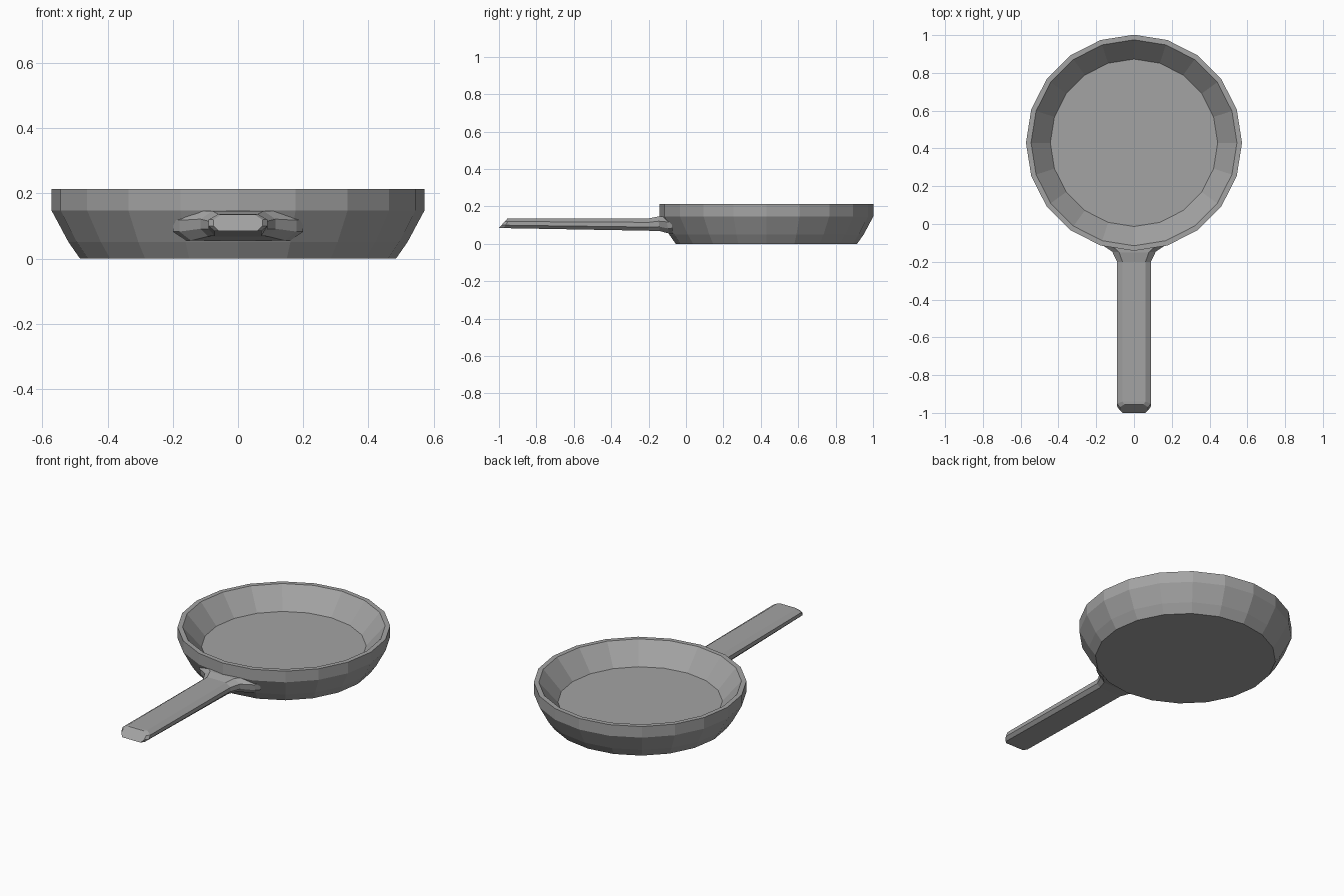
import bpy, bmesh, math

cube = bpy.data.objects.get("Cube")
if cube:
    bpy.data.objects.remove(cube, do_unlink=True)

grey = bpy.data.materials.new("pan grey")
grey.use_nodes = True
colour = (0.37, 0.37, 0.37, 1)
grey.diffuse_color = colour
grey.node_tree.nodes["Principled BSDF"].inputs["Base Color"].default_value = colour


def loft(name, rings):
    """Skin a list of equal rings and cap both ends."""
    bm = bmesh.new()
    loops = [[bm.verts.new(p) for p in ring] for ring in rings]
    for a, b in zip(loops, loops[1:]):
        for i in range(len(a)):
            j = (i + 1) % len(a)
            bm.faces.new((a[i], a[j], b[j], b[i]))
    bm.faces.new(loops[0][::-1])
    bm.faces.new(loops[-1])
    bmesh.ops.recalc_face_normals(bm, faces=bm.faces)
    mesh = bpy.data.meshes.new(name)
    bm.to_mesh(mesh)
    bm.free()
    mesh.materials.append(grey)
    obj = bpy.data.objects.new(name, mesh)
    bpy.context.collection.objects.link(obj)
    return obj


def circle(r, z, sides=20, cy=0.43):
    return [(r * math.cos(math.tau * i / sides), cy + r * math.sin(math.tau * i / sides), z)
            for i in range(sides)]


def section(y_top, y_bottom, w, low, high):
    """Chamfered handle section, leaning from y_top to y_bottom."""
    outline = [(0.68, 1), (1, 0.68), (1, 0.3), (0.8, 0)]
    outline += [(-x, t) for x, t in reversed(outline)]
    return [(x * w, y_bottom + (y_top - y_bottom) * t, low + (high - low) * t)
            for x, t in outline]


# Bowl: outside wall, lip, inside wall and floor
profile = [(0.485, 0), (0.52, 0.05), (0.572, 0.147), (0.572, 0.213),
           (0.545, 0.213), (0.443, 0.095)]
loft("pan_bowl", [circle(r, z) for r, z in profile])

# Handle: slanted tip, straight grip and flared root
loft("handle", [
    section(-0.955, -1.0, 0.075, 0.085, 0.135),
    section(-0.94, -0.975, 0.09, 0.084, 0.136),
    section(-0.2, -0.2, 0.09, 0.07, 0.136),
    section(-0.15, -0.14, 0.115, 0.068, 0.146),
    section(-0.11, -0.09, 0.18, 0.055, 0.147),
    section(-0.08, -0.07, 0.2, 0.055, 0.147),
])
